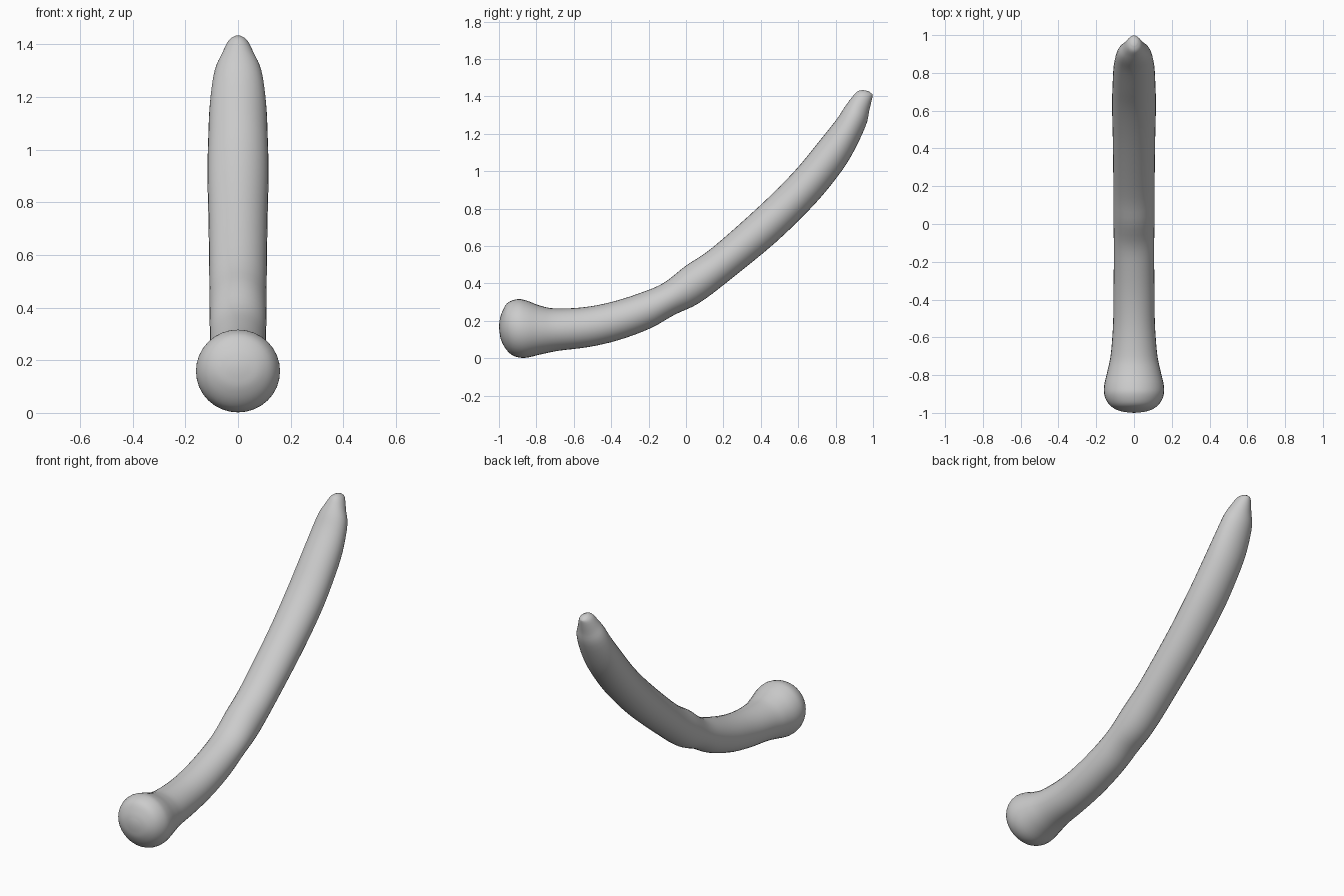
import bpy, bmesh, math
from mathutils import Vector

if "Cube" in bpy.data.objects:
    bpy.data.objects.remove(bpy.data.objects["Cube"])

# Side profile stations: upper edge (y, z), lower edge (y, z), half width in x
STATIONS = [
    (-0.997, 0.20, -0.997, 0.14, 0.035),
    (-0.985, 0.243, -0.988, 0.095, 0.085),
    (-0.955, 0.295, -0.96, 0.045, 0.13),
    (-0.90, 0.316, -0.92, 0.012, 0.156),
    (-0.85, 0.307, -0.86, 0.002, 0.158),
    (-0.78, 0.281, -0.77, 0.022, 0.14),
    (-0.70, 0.266, -0.68, 0.040, 0.123),
    (-0.55, 0.272, -0.52, 0.060, 0.111),
    (-0.40, 0.300, -0.36, 0.097, 0.109),
    (-0.25, 0.347, -0.19, 0.160, 0.107),
    (-0.12, 0.402, -0.06, 0.233, 0.107),
    (0.00, 0.495, 0.07, 0.295, 0.109),
    (0.14, 0.590, 0.23, 0.415, 0.109),
    (0.40, 0.820, 0.48, 0.620, 0.112),
    (0.58, 1.000, 0.67, 0.805, 0.116),
    (0.70, 1.145, 0.79, 0.945, 0.113),
    (0.80, 1.270, 0.88, 1.075, 0.107),
    (0.85, 1.345, 0.96, 1.240, 0.090),
    (0.885, 1.392, 0.98, 1.325, 0.062),
    (0.915, 1.425, 0.996, 1.393, 0.038),
    (0.945, 1.434, 0.998, 1.410, 0.020),
]
SIDES, STEPS = 32, 4


def spline(a, b, c, d, t):
    """Smooth curve from b to c."""
    return tuple(0.5 * (2*q + (r-p)*t + (2*p-5*q+4*r-s)*t*t + (3*q-p-3*r+s)*t**3)
                 for p, q, r, s in zip(a, b, c, d))


# Fill in rings between the stations
rows = []
last = len(STATIONS) - 1
for i in range(last):
    four = [STATIONS[min(max(k, 0), last)] for k in range(i - 1, i + 3)]
    rows += [spline(*four, j / STEPS) for j in range(STEPS)]
rows.append(STATIONS[-1])

# Loft elliptical rings along the bent body
bm = bmesh.new()
rings = []
for ty, tz, by, bz, w in rows:
    top, low = Vector((0, ty, tz)), Vector((0, by, bz))
    mid, up = (top + low) / 2, (top - low) / 2
    ring = []
    for s in range(SIDES):
        a = 2 * math.pi * s / SIDES
        ring.append(bm.verts.new(mid + up * math.cos(a) + Vector((w * math.sin(a), 0, 0))))
    rings.append(ring)
for r0, r1 in zip(rings, rings[1:]):
    for s in range(SIDES):
        n = (s + 1) % SIDES
        bm.faces.new((r0[s], r0[n], r1[n], r1[s]))

# Close the knob and the tip
for ring, pole in ((rings[0], (0, -1.0, 0.17)), (rings[-1], (0, 0.978, 1.427))):
    p = bm.verts.new(pole)
    for s in range(SIDES):
        bm.faces.new((p, ring[s], ring[(s + 1) % SIDES]))
bmesh.ops.recalc_face_normals(bm, faces=bm.faces)

mesh = bpy.data.meshes.new("curved_stalk")
bm.to_mesh(mesh)
bm.free()
mesh.polygons.foreach_set("use_smooth", [True] * len(mesh.polygons))
stalk = bpy.data.objects.new("curved_stalk", mesh)
bpy.context.collection.objects.link(stalk)
